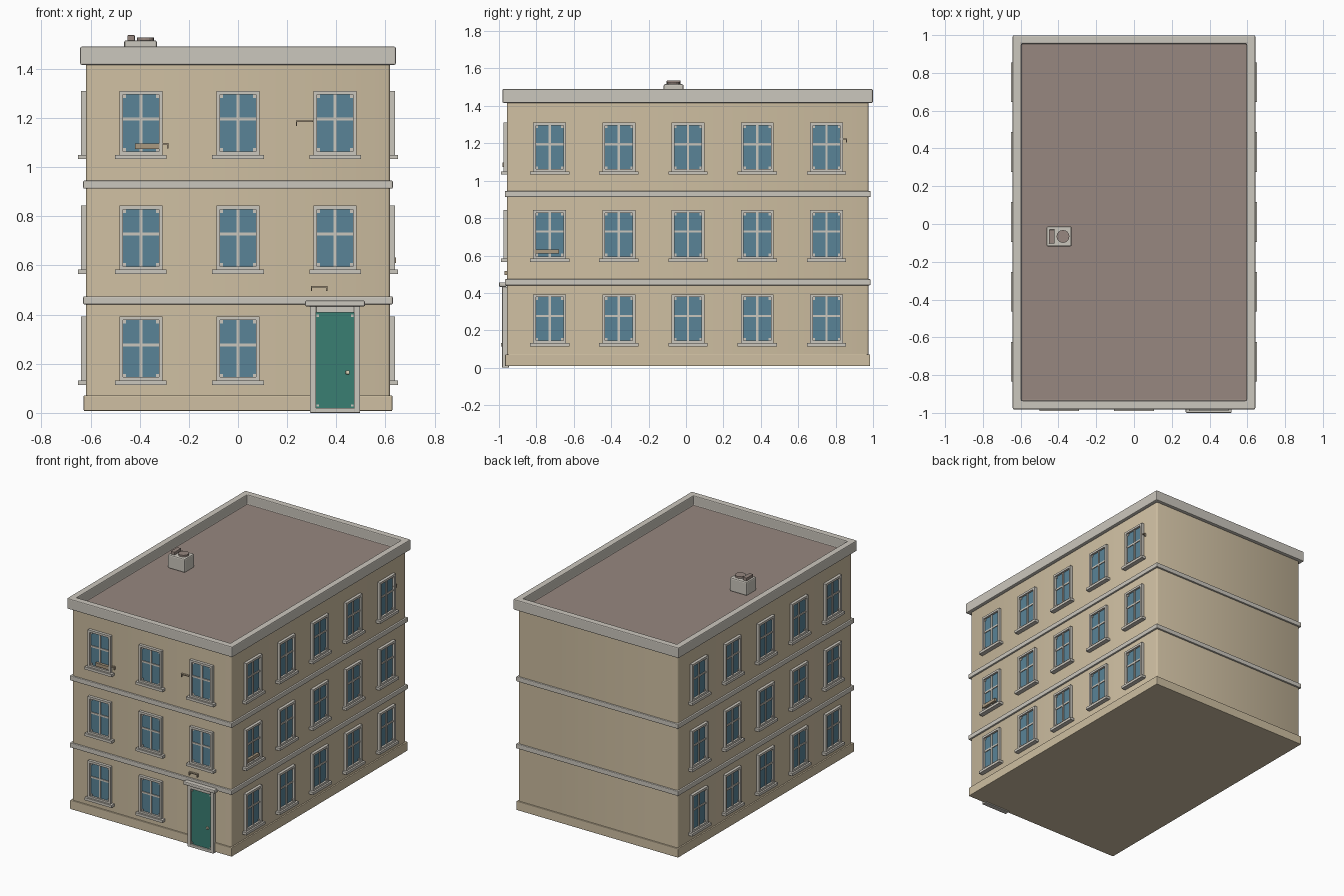
import bpy, bmesh, math
from mathutils import Matrix, Vector

if "Cube" in bpy.data.objects:
    bpy.data.objects.remove(bpy.data.objects["Cube"], do_unlink=True)


def material(name, rgb):
    m = bpy.data.materials.new(name)
    m.use_nodes = True
    m.diffuse_color = (*rgb, 1)
    node = next(n for n in m.node_tree.nodes if n.type == "BSDF_PRINCIPLED")
    node.inputs["Base Color"].default_value = (*rgb, 1)
    node.inputs["Roughness"].default_value = 0.8
    return m


WALL = material("sand wall", (0.62, 0.52, 0.36))
TRIM = material("pale stone trim", (0.60, 0.57, 0.51))
ROOF = material("brown roof", (0.31, 0.245, 0.215))
GLASS = material("blue glass", (0.10, 0.23, 0.31))
DOOR = material("teal door", (0.042, 0.21, 0.17))
CREAM = material("cream knob", (0.75, 0.68, 0.50))
METAL = material("tan metal", (0.40, 0.32, 0.22))


def add_box(bm, x, y, z, mat=0):
    """Box from three (low, high) ranges."""
    size = [r[1] - r[0] for r in (x, y, z)]
    mid = Vector([(r[0] + r[1]) / 2 for r in (x, y, z)])
    new = bmesh.ops.create_cube(bm, size=1, matrix=Matrix.Translation(mid) @ Matrix.Diagonal((*size, 1)))
    faces = {f for v in new["verts"] for f in v.link_faces}
    for f in faces:
        f.material_index = mat
    return faces


def to_mesh(bm, name, mats):
    me = bpy.data.meshes.new(name)
    bm.to_mesh(me)
    bm.free()
    for m in mats:
        me.materials.append(m)
    return me


def place(name, mesh, loc=(0, 0, 0), turn=0, bevel=0):
    ob = bpy.data.objects.new(name, mesh)
    bpy.context.scene.collection.objects.link(ob)
    ob.location = loc
    ob.rotation_euler.z = turn
    if bevel:
        mod = ob.modifiers.new("bevel", "BEVEL")
        mod.width = bevel
        mod.segments = 2
    return ob


def box(name, x, y, z, mat, bevel=0):
    bm = bmesh.new()
    add_box(bm, x, y, z)
    return place(name, to_mesh(bm, name, [mat]), bevel=bevel)


HALF = 0.618            # half width of the walls
FRONT, BACK = -0.957, 0.975
MID = 0.011             # centre of the block in depth


def around(out):
    return (-HALF - out, HALF + out), (FRONT - out, BACK + out)


# Wall shell: an open tube with softened vertical corners
bm = bmesh.new()
add_box(bm, *around(0), (0.05, 1.43))
bmesh.ops.delete(bm, geom=[f for f in bm.faces if abs(f.normal.z) > 0.5], context="FACES_ONLY")
uprights = [e for e in bm.edges if abs(e.verts[0].co.z - e.verts[1].co.z) > 0.5]
bmesh.ops.bevel(bm, geom=uprights, offset=0.01, segments=2, profile=0.5, affect="EDGES")
for f in bm.faces:
    f.smooth = True
place("walls", to_mesh(bm, "walls", [WALL]))

# Plinth and storey bands
box("plinth", *around(0.01), (0.008, 0.071), WALL, 0.004)
for name, low in (("lower_band", 0.441), ("upper_band", 0.912)):
    box(name, *around(0.012), (low, low + 0.033), TRIM, 0.005)

# Cornice with a sunken roof
bm = bmesh.new()
add_box(bm, *around(0.024), (1.416, 1.49))
top = max(bm.faces, key=lambda f: f.calc_center_median().z)
bmesh.ops.inset_region(bm, faces=[top], thickness=0.064)
sunk = bmesh.ops.extrude_discrete_faces(bm, faces=[top])["faces"]
for f in sunk:
    f.material_index = 1
    bmesh.ops.translate(bm, verts=f.verts, vec=(0, 0, -0.068))
place("cornice_and_roof", to_mesh(bm, "cornice_and_roof", [TRIM, ROOF]), bevel=0.006)


def surround(bm, w, z0, z1, thick, depth):
    """Two jambs and a head facing -y."""
    for s in (-1, 1):
        add_box(bm, sorted((s * w, s * (w - thick))), (-depth, 0.01), (z0, z1))
    add_box(bm, (-w + thick, w - thick), (-depth, 0.01), (z1 - thick, z1))


# One window, shared by all openings; its sill top is at z = 0
bm = bmesh.new()
surround(bm, 0.088, 0, 0.26, 0.015, 0.02)
add_box(bm, (-0.073, 0.073), (-0.02, 0.01), (0, 0.013))
add_box(bm, (-0.105, 0.105), (-0.032, 0.01), (-0.018, 0))
add_box(bm, (-0.074, 0.074), (-0.006, 0.005), (0.01, 0.25), 1)
add_box(bm, (-0.006, 0.006), (-0.012, 0), (0.012, 0.246))
add_box(bm, (-0.073, 0.073), (-0.011, 0), (0.139, 0.151))
for x in (-0.067, 0.067):
    for z in (0.02, 0.238):
        add_box(bm, (x - 0.006, x + 0.006), (-0.01, 0), (z - 0.007, z + 0.007))
window = to_mesh(bm, "window", [TRIM, GLASS])

for floor, z in enumerate((0.132, 0.583, 1.05), 1):
    for col, x in enumerate((-0.395, 0, 0.395), 1):
        if floor == 1 and col == 3:
            continue    # the door takes this bay
        place(f"front_window_{floor}_{col}", window, (x, FRONT, z))
    for side, s in (("left", 1), ("right", -1)):
        for col in range(5):
            y = MID + (col - 2) * 0.37
            place(f"{side}_window_{floor}_{col + 1}", window, (s * HALF, y, z), s * math.pi / 2)

# Entrance
DX = 0.395
bm = bmesh.new()
surround(bm, 0.102, 0, 0.433, 0.025, 0.026)
add_box(bm, (-0.08, 0.08), (-0.026, 0.01), (0, 0.02))
place("door_frame", to_mesh(bm, "door_frame", [TRIM]), (DX, FRONT, 0), bevel=0.003)
box("door", (DX - 0.079, DX + 0.079), (FRONT - 0.015, FRONT), (0.018, 0.41), DOOR)
box("door_canopy", (DX - 0.122, DX + 0.122), (-1.0, FRONT), (0.433, 0.457), TRIM, 0.006)
box("door_knob", (0.438, 0.454), (FRONT - 0.027, FRONT - 0.012), (0.157, 0.173), CREAM, 0.003)
bm = bmesh.new()
for x in (-0.07, 0.07):
    for z in (0.03, 0.396):
        add_box(bm, (x - 0.005, x + 0.005), (-0.018, -0.01), (z - 0.005, z + 0.005))
place("door_studs", to_mesh(bm, "door_studs", [TRIM]), (DX, FRONT, 0))


def bracket(name, width, drops, loc, turn=0):
    """Thin wall rail with short dropped ends."""
    bm = bmesh.new()
    add_box(bm, (0, width), (-0.014, 0.002), (-0.006, 0))
    for x in drops:
        add_box(bm, (x, x + 0.005), (-0.014, 0.002), (-0.022, 0))
    place(name, to_mesh(bm, name, [METAL]), loc, turn)


# Small fittings on the walls
bracket("door_bracket", 0.068, (0, 0.063), (0.296, FRONT, 0.517))
bracket("upper_bracket", 0.07, (0,), (0.236, FRONT, 1.19))
bracket("sill_bracket", 0.025, (0.02,), (-0.308, FRONT, 1.098))
bracket("left_bracket", 0.04, (0.035,), (HALF, 0.82, 1.225), math.pi / 2)
box("front_flower_rail", (-0.42, -0.32), (FRONT - 0.025, FRONT), (1.073, 1.096), METAL)
box("left_flower_rail", (HALF, HALF + 0.025), (-0.81, -0.68), (0.61, 0.632), METAL)

# Rooftop vent unit
box("vent_box", (-0.463, -0.33), (-0.119, -0.013), (1.42, 1.516), TRIM, 0.008)
box("vent_hatch", (-0.45, -0.42), (-0.103, -0.03), (1.51, 1.537), ROOF, 0.003)
bm = bmesh.new()
bmesh.ops.create_cone(bm, cap_ends=True, segments=16, radius1=0.034, radius2=0.034, depth=0.02)
place("vent_fan", to_mesh(bm, "vent_fan", [ROOF]), (-0.376, -0.066, 1.518))
